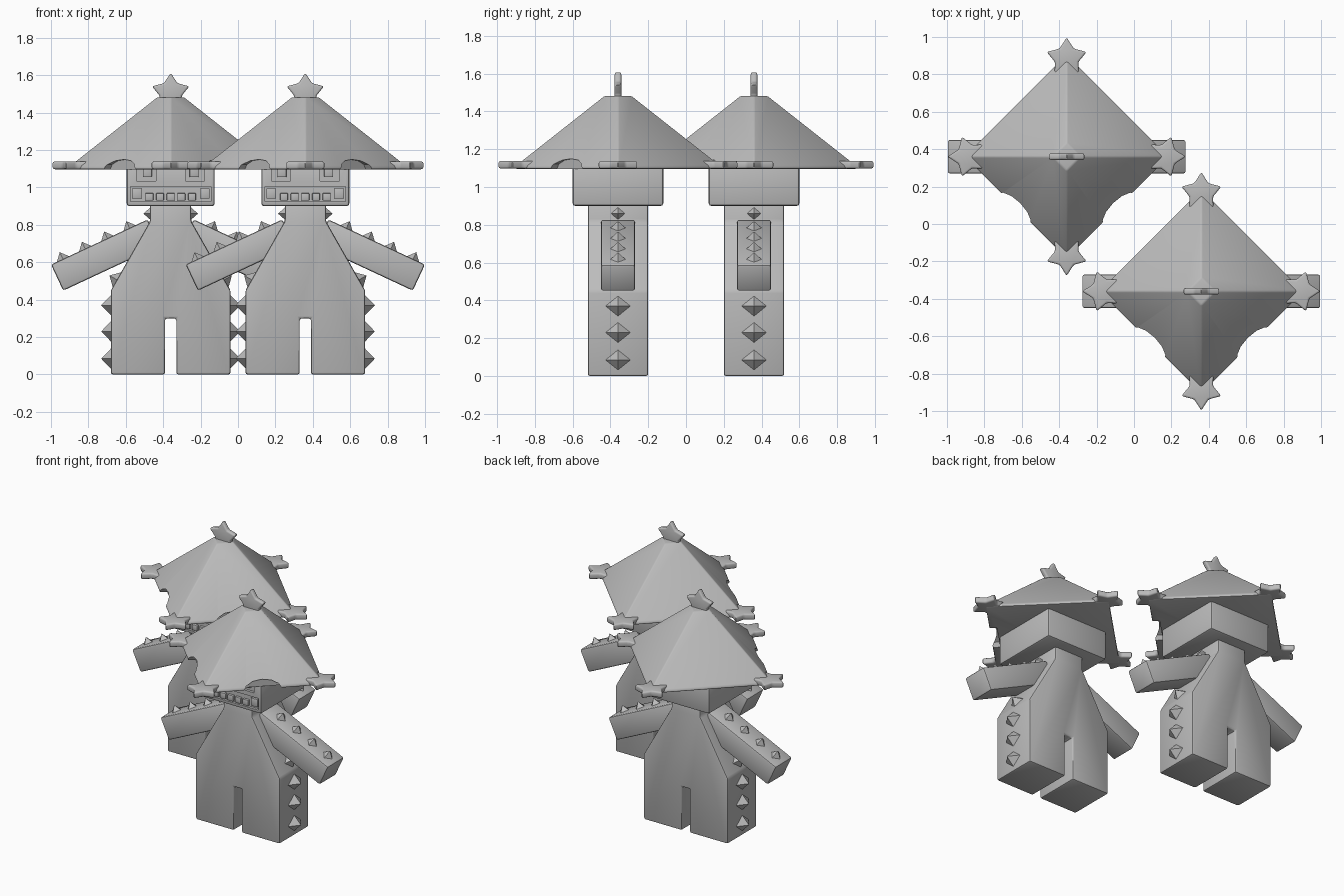
import bpy, bmesh, math
from mathutils import Matrix, Vector

if "Cube" in bpy.data.objects:
    bpy.data.objects.remove(bpy.data.objects["Cube"])

grey = bpy.data.materials.new("plain grey")
grey.diffuse_color = (0.5, 0.5, 0.5, 1)
grey.use_nodes = True
grey.node_tree.nodes["Principled BSDF"].inputs["Base Color"].default_value = grey.diffuse_color
parts = []


def make(name, bm, bevel=0.0, segs=2, keep=True):
    bmesh.ops.recalc_face_normals(bm, faces=bm.faces)
    me = bpy.data.meshes.new(name)
    bm.to_mesh(me)
    bm.free()
    me.materials.append(grey)
    ob = bpy.data.objects.new(name, me)
    bpy.context.collection.objects.link(ob)
    if bevel:
        m = ob.modifiers.new("bevel", 'BEVEL')
        m.width, m.segments, m.limit_method = bevel, segs, 'ANGLE'
        m.angle_limit = math.radians(25)
        apply(ob, m)
    if keep:
        parts.append(ob)
    return ob


def apply(ob, mod):
    bpy.context.view_layer.objects.active = ob
    bpy.ops.object.modifier_apply(modifier=mod.name)


def box_bm(lo, hi, matrix=None):
    lo, hi = Vector(lo), Vector(hi)
    bm = bmesh.new()
    bmesh.ops.create_cube(bm, size=1)
    bmesh.ops.scale(bm, vec=hi - lo, verts=bm.verts)
    bmesh.ops.translate(bm, vec=(lo + hi) / 2, verts=bm.verts)
    if matrix:
        bm.transform(matrix)
    return bm


def prism_bm(pts, half):
    """Extrude an x-z profile along y from -half to +half."""
    bm = bmesh.new()
    f = bm.faces.new([bm.verts.new((x, -half, z)) for x, z in pts])
    r = bmesh.ops.extrude_face_region(bm, geom=[f])
    vs = [v for v in r["geom"] if isinstance(v, bmesh.types.BMVert)]
    bmesh.ops.translate(bm, vec=(0, 2 * half, 0), verts=vs)
    return bm


def cut(ob, cutter):
    cutter.hide_render = True
    m = ob.modifiers.new("cut", 'BOOLEAN')
    m.operation, m.object, m.solver = 'DIFFERENCE', cutter, 'EXACT'
    apply(ob, m)
    bpy.data.objects.remove(cutter)


def spike(name, x, z, tilt, w, l, h):
    """Four-sided stud; tilt is the angle of its outward axis in the x-z plane."""
    bm = bmesh.new()
    bmesh.ops.create_cone(bm, segments=4, radius1=1, radius2=0, depth=1, cap_ends=True)
    bmesh.ops.translate(bm, vec=(0, 0, 0.5), verts=bm.verts)
    bmesh.ops.scale(bm, vec=(l, w, h + 0.005), verts=bm.verts)
    bmesh.ops.translate(bm, vec=(0, 0, -0.005), verts=bm.verts)
    bm.transform(Matrix.Translation((x, 0, z)) @ Matrix.Rotation(math.pi / 2 - tilt, 4, 'Y'))
    make(name, bm)


def star(name, matrix, radius, half):
    pts = [((radius if i % 2 == 0 else radius * 0.58) * math.sin(i * math.pi / 5),
            (radius if i % 2 == 0 else radius * 0.58) * math.cos(i * math.pi / 5)) for i in range(10)]
    bm = prism_bm(pts, half)
    bm.transform(matrix)
    make(name, bm, 0.011, 3)


# Body: one flat profile with neck, sloped shoulders and two legs
right = [(0.03, 0.30), (0.03, 0), (0.32, 0), (0.32, 0.45), (0.11, 0.82), (0.11, 0.93)]
make("body", prism_bm(right + [(-x, z) for x, z in reversed(right)], 0.16), 0.012)

# Head with recessed eyes and mouth
head = make("head", box_bm((-0.235, -0.24, 0.90), (0.235, 0.24, 1.13)), 0.014)
cut(head, make("mouth_cutter", box_bm((-0.215, -0.3, 0.925), (0.215, -0.222, 1.005)), keep=False))
for s in (-1, 1):
    cut(head, make("eye_cutter", box_bm((s * 0.13 - 0.052, -0.3, 1.035),
                                        (s * 0.13 + 0.052, -0.222, 1.12)), keep=False))
    make("pupil", box_bm((s * 0.125 - 0.024, -0.239, 1.055), (s * 0.125 + 0.024, -0.215, 1.12)), 0.004)
    make("corner_tooth", box_bm((s * 0.182 - 0.026, -0.239, 0.94), (s * 0.182 + 0.026, -0.215, 0.995)), 0.004)
for i in range(5):
    x = (i - 2) * 0.057
    make("tooth", box_bm((x - 0.021, -0.239, 0.93), (x + 0.021, -0.215, 0.97)), 0.004)

# Arms and their studs
a = math.radians(25)
for s in (-1, 1):
    ax = Vector((s * math.cos(a), 0, -math.sin(a)))
    nrm = Vector((s * math.sin(a), 0, math.cos(a)))
    end = Vector((s * 0.607, 0, 0.518))
    mat = Matrix.Translation(end) @ Matrix.Rotation(s * a, 4, 'Y')
    lo, hi = sorted((0, -s * 0.57))
    make("arm", box_bm((lo, -0.09, -0.077), (hi, 0.09, 0.077), mat), 0.012)
    for i in range(4):
        p = end + nrm * 0.077 - ax * (0.07 + i * 0.131)
        spike("arm_stud", p.x, p.z, math.pi / 2 - s * a, 0.045, 0.04, 0.04)
    # Studs down the side of the body, on the slope and the neck
    out = 0 if s > 0 else math.pi
    for z in (0.085, 0.23, 0.37):
        spike("side_stud", s * 0.32, z, out, 0.072, 0.058, 0.052)
    t = math.atan2(0.21, 0.37)
    spike("shoulder_stud", s * 0.288, 0.507, t if s > 0 else math.pi - t, 0.06, 0.05, 0.045)
    spike("neck_stud", s * 0.11, 0.86, out, 0.042, 0.036, 0.036)

# Hat: four-sided roof with corners on the axes
bm = bmesh.new()
rings = [[bm.verts.new((r * math.cos(k * math.pi / 2), r * math.sin(k * math.pi / 2), z)) for k in range(4)]
         for r, z in ((0.545, 1.095), (0.545, 1.112), (0.075, 1.482))]
for p, q in zip(rings, rings[1:]):
    for k in range(4):
        bm.faces.new((p[k], p[(k + 1) % 4], q[(k + 1) % 4], q[k]))
bm.faces.new(rings[0])
bm.faces.new(rings[-1])
hat = make("hat", bm, 0.008)

# Arched notches in the two front hat edges
for s in (-1, 1):
    bm = bmesh.new()
    bmesh.ops.create_cone(bm, segments=12, radius1=1, radius2=1, depth=0.3, cap_ends=True)
    bm.transform(Matrix.Rotation(math.pi / 2, 4, 'X'))
    bmesh.ops.scale(bm, vec=(0.12, 1, 0.055), verts=bm.verts)
    bm.transform(Matrix.Rotation(s * math.pi / 4, 4, 'Z') @ Matrix.Translation((0, -0.488, 1.095)))
    cut(hat, make("notch_cutter", bm, keep=False))

# Stars on the hat corners and its peak
for k in range(4):
    m = (Matrix.Rotation(k * math.pi / 2, 4, 'Z') @ Matrix.Translation((0, 0.525, 1.118))
         @ Matrix.Rotation(-math.pi / 2, 4, 'X'))
    star("corner_star", m, 0.112, 0.021)
star("peak_star", Matrix.Translation((0, 0, 1.508)), 0.105, 0.018)

# Smooth only the rounded edges, then place the figure twice
for ob in parts:
    bpy.ops.object.select_all(action='DESELECT')
    ob.select_set(True)
    bpy.context.view_layer.objects.active = ob
    bpy.ops.object.shade_smooth_by_angle(angle=math.radians(35))
for ob in list(parts):
    twin = ob.copy()
    bpy.context.collection.objects.link(twin)
    twin.name = "rear_" + ob.name
    ob.location = (0.36, -0.36, 0)
    twin.location = (-0.36, 0.36, 0)
